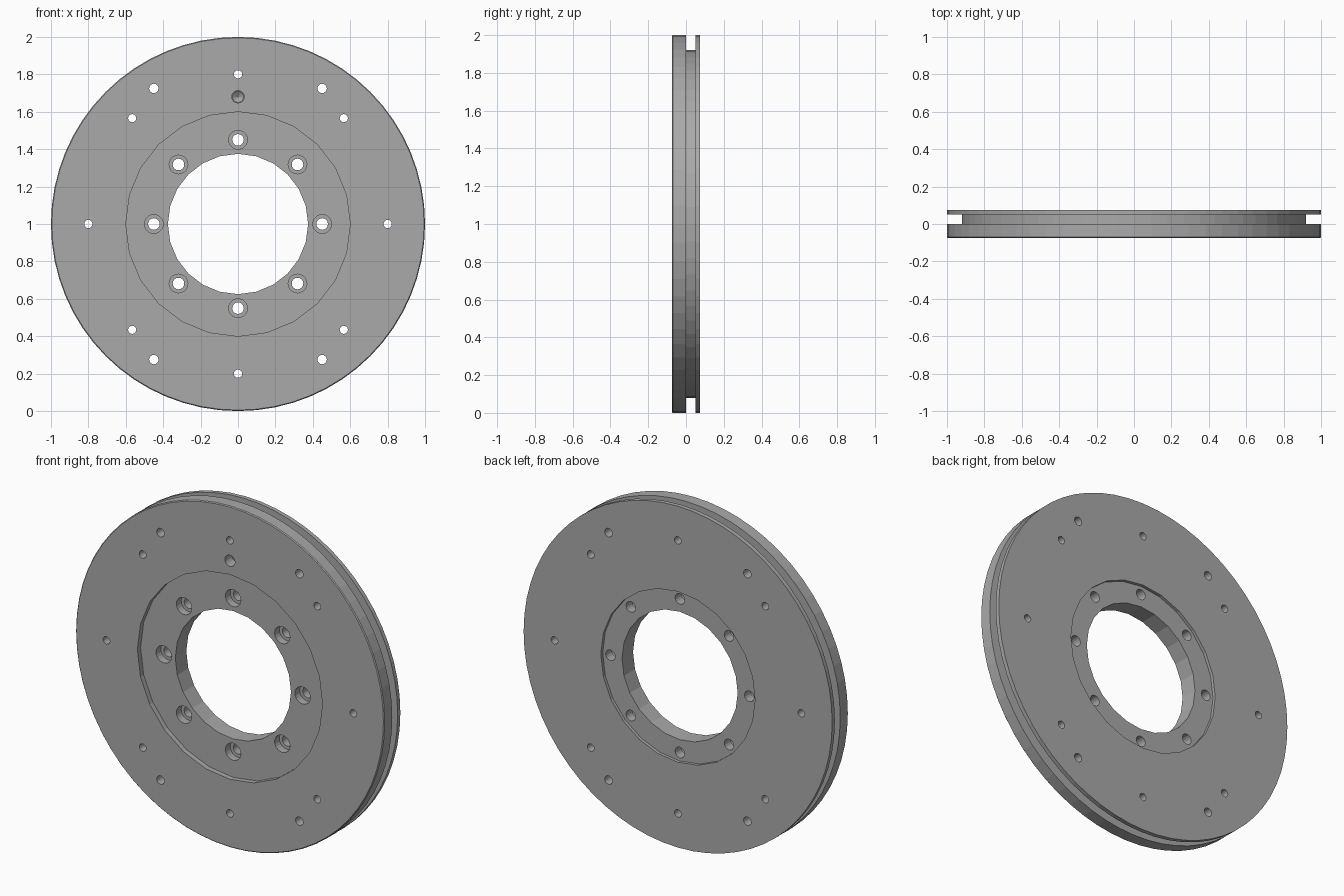
import bpy
import math
from mathutils import Vector

cube = bpy.data.objects.get("Cube")
if cube:
    bpy.data.objects.remove(cube, do_unlink=True)

steel = bpy.data.materials.new("grey steel")
steel.use_nodes = True
GREY = (0.4, 0.4, 0.4, 1)
steel.diffuse_color = GREY
steel.node_tree.nodes["Principled BSDF"].inputs["Base Color"].default_value = GREY


def disc(name, radius, y0, y1, sides, x=0, z=0, tip=None):
    """Disc along y, offset from the wheel centre; tip is the radius at y1."""
    bpy.ops.mesh.primitive_cone_add(
        vertices=sides, radius1=radius, radius2=radius if tip is None else tip,
        depth=y1 - y0, location=(x, (y0 + y1) / 2, z + 1),
        rotation=(-math.pi / 2, 0, 0))
    bpy.ops.object.transform_apply(location=True, rotation=True, scale=True)
    obj = bpy.context.object
    obj.name = name
    obj.data.materials.append(steel)
    return obj


def combine(target, tool, operation):
    mod = target.modifiers.new(operation, 'BOOLEAN')
    mod.operation = operation
    mod.solver = 'EXACT'
    mod.object = tool
    bpy.context.view_layer.objects.active = target
    bpy.ops.object.modifier_apply(modifier=mod.name)
    bpy.data.objects.remove(tool, do_unlink=True)


def around(radius, count):
    for i in range(count):
        a = math.tau * i / count
        yield radius * math.cos(a), radius * math.sin(a)


FRONT, BACK = -0.075, 0.075
OUT = 0.1            # cutters reach past the faces
FRONT_SEAT, BACK_SEAT = -0.045, 0.057

# Front plate with a slightly broken edge, groove core and back flange
wheel = disc("grooved_disc", 1, FRONT + 0.005, 0, 64)
combine(wheel, disc("edge", 0.995, FRONT, FRONT + 0.005, 64, tip=1), 'UNION')
combine(wheel, disc("core", 0.92, -0.02, 0.06, 64), 'UNION')
combine(wheel, disc("flange", 1, 0.05, BACK, 64), 'UNION')

# Bore and the recessed seats on both faces
combine(wheel, disc("bore", 0.375, -OUT, OUT, 24), 'DIFFERENCE')
combine(wheel, disc("front_seat", 0.6, -OUT, FRONT_SEAT, 24), 'DIFFERENCE')
combine(wheel, disc("back_seat", 0.5, BACK_SEAT, OUT, 24), 'DIFFERENCE')

# Counterbored bolt holes round the bore
for x, z in around(0.45, 8):
    combine(wheel, disc("bolt_hole", 0.031, -OUT, OUT, 16, x, z), 'DIFFERENCE')
    combine(wheel, disc("counterbore", 0.05, -OUT, 0, 20, x, z), 'DIFFERENCE')

# Outer pin holes
for x, z in around(0.8, 8):
    combine(wheel, disc("pin_hole", 0.022, -OUT, OUT, 16, x, z), 'DIFFERENCE')
for sx in (-1, 1):
    for sz in (-1, 1):
        combine(wheel, disc("screw_hole", 0.025, -OUT, OUT, 16, sx * 0.45, sz * 0.725),
                'DIFFERENCE')

# Blind hole with a drilled cone bottom
combine(wheel, disc("blind_hole", 0.033, -OUT, -0.01, 16, 0, 0.68), 'DIFFERENCE')
combine(wheel, disc("drill_tip", 0.033, -0.012, 0.012, 16, 0, 0.68, tip=0), 'DIFFERENCE')

bpy.context.view_layer.objects.active = wheel
wheel.select_set(True)
bpy.ops.object.shade_flat()
